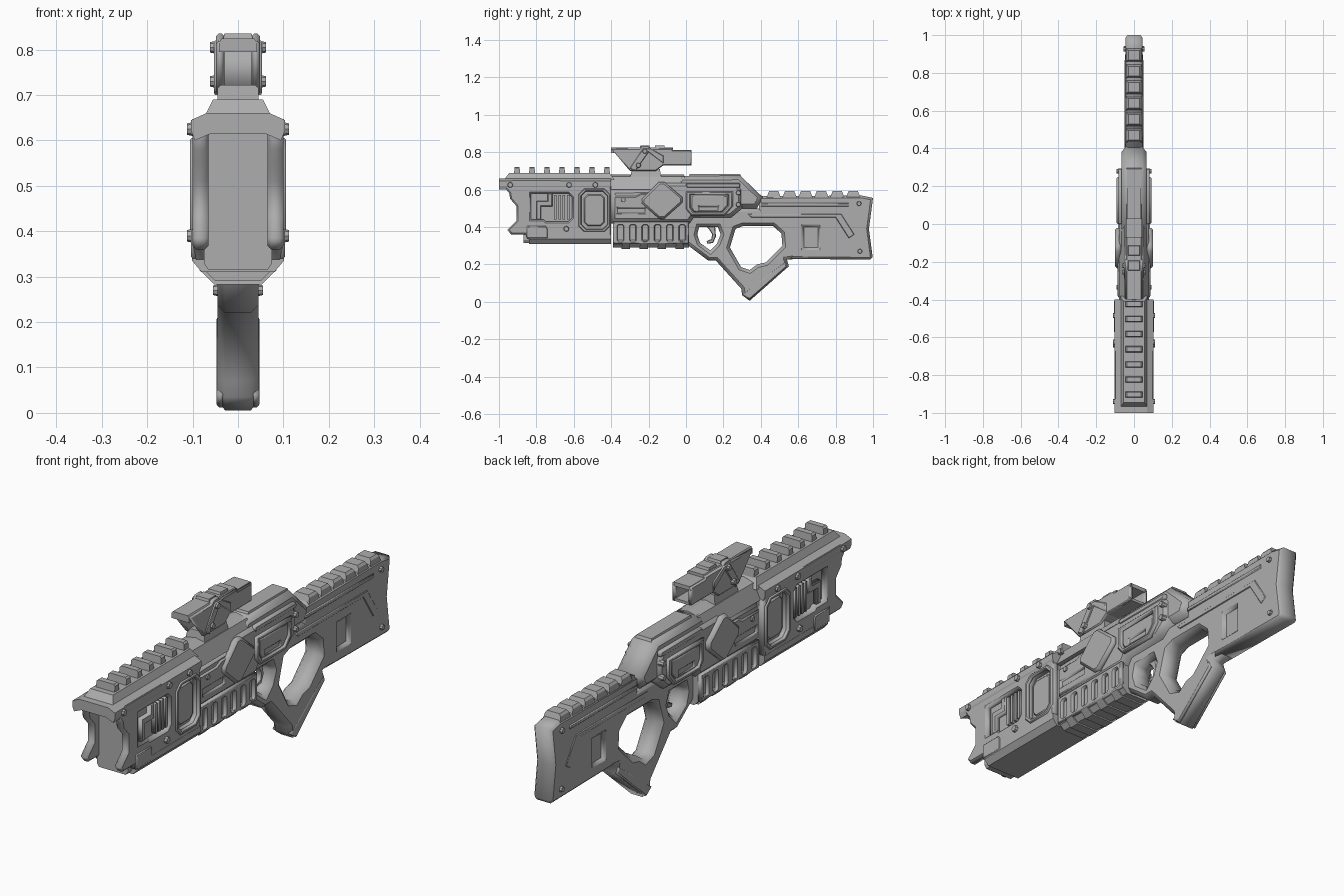
import bpy, bmesh, math
from mathutils import Matrix, Vector

cube = bpy.data.objects.get("Cube")
if cube:
    bpy.data.objects.remove(cube)

grey = bpy.data.materials.new("gunmetal_grey")
grey.use_nodes = True
tone = (0.42, 0.42, 0.42, 1)
grey.diffuse_color = tone
grey.node_tree.nodes["Principled BSDF"].inputs["Base Color"].default_value = tone

# Maps a drawing plane (x, y) to the side plane (y, z), with depth along x
SIDE = Matrix(((0, 0, 1, 0), (1, 0, 0, 0), (0, 1, 0, 0), (0, 0, 0, 1)))


def finish(name, bm, mirror=False):
    bmesh.ops.remove_doubles(bm, verts=bm.verts, dist=0.0002)
    if mirror:
        copy = bmesh.ops.duplicate(bm, geom=bm.verts[:] + bm.edges[:] + bm.faces[:])
        verts = [g for g in copy["geom"] if isinstance(g, bmesh.types.BMVert)]
        bmesh.ops.scale(bm, vec=(-1, 1, 1), verts=verts)
    bmesh.ops.recalc_face_normals(bm, faces=bm.faces)
    mesh = bpy.data.meshes.new(name)
    bm.to_mesh(mesh)
    bm.free()
    mesh.materials.append(grey)
    obj = bpy.data.objects.new(name, mesh)
    bpy.context.collection.objects.link(obj)
    return obj


def plate(name, outline, x0, x1, bevel=0.0, holes=(), mirror=False):
    """Chamfered slab cut from a side outline, with optional holes."""
    curve = bpy.data.curves.new(name, "CURVE")
    curve.dimensions, curve.fill_mode = "2D", "BOTH"
    curve.extrude = (x1 - x0) / 2 - bevel
    curve.bevel_depth, curve.bevel_resolution, curve.offset = bevel, 0, -bevel
    for loop in (outline, *holes):
        spline = curve.splines.new("POLY")
        spline.points.add(len(loop) - 1)
        for point, (y, z) in zip(spline.points, loop):
            point.co = (y, z, 0, 1)
        spline.use_cyclic_u = True
    helper = bpy.data.objects.new(name + "_outline", curve)
    bpy.context.collection.objects.link(helper)
    deps = bpy.context.evaluated_depsgraph_get()
    mesh = bpy.data.meshes.new_from_object(helper.evaluated_get(deps))
    bm = bmesh.new()
    bm.from_mesh(mesh)
    bm.transform(Matrix.Translation(((x0 + x1) / 2, 0, 0)) @ SIDE)
    bpy.data.objects.remove(helper)
    bpy.data.curves.remove(curve)
    bpy.data.meshes.remove(mesh)
    return finish(name, bm, mirror)


def pair(name, outline, x0, x1, bevel=0.0, holes=()):
    return plate(name, outline, x0, x1, bevel, holes, mirror=True)


def prism(name, half, spans, slant=0.0):
    """Symmetric cross-section (x, z) run along y; slant pulls the top ends in."""
    loop = half + [(-x, z) for x, z in reversed(half) if x > 0]
    low, high = min(z for x, z in half), max(z for x, z in half)
    bm = bmesh.new()
    for y0, y1 in spans:
        pull = [slant * (z - low) / (high - low) for x, z in loop]
        a = [bm.verts.new((x, y0 + p, z)) for (x, z), p in zip(loop, pull)]
        b = [bm.verts.new((x, y1 - p, z)) for (x, z), p in zip(loop, pull)]
        bm.faces.new(a)
        bm.faces.new(b)
        for i in range(len(loop)):
            j = (i + 1) % len(loop)
            bm.faces.new((a[i], a[j], b[j], b[i]))
    return finish(name, bm)


def rect(y0, y1, z0, z1, cut=0.0):
    if not cut:
        return [(y0, z0), (y1, z0), (y1, z1), (y0, z1)]
    return [(y0 + cut, z0), (y1 - cut, z0), (y1, z0 + cut), (y1, z1 - cut),
            (y1 - cut, z1), (y0 + cut, z1), (y0, z1 - cut), (y0, z0 + cut)]


def row(start, step, count, width):
    return [(start + i * step, start + i * step + width) for i in range(count)]


def bolts(name, centres, x0, x1, radius=0.017):
    bm = bmesh.new()
    turn = Matrix.Rotation(math.pi / 2, 4, "Y")
    for y, z in centres:
        place = Matrix.Translation(((x0 + x1) / 2, y, z)) @ turn
        bmesh.ops.create_cone(bm, cap_ends=True, segments=8, radius1=radius,
                              radius2=radius * 0.75, depth=x1 - x0, matrix=place)
    return finish(name, bm, mirror=True)


# Front shell: pronged side walls with windows, over a recessed core
wall = [(-1, .65), (-.945, .58), (-.94, .55), (-.905, .51), (-.905, .435), (-.955, .385),
        (-.935, .36), (-.855, .36), (-.85, .34), (-.81, .33), (-.4, .33), (-.4, .65)]
grille = [(-.83, .44), (-.76, .44), (-.75, .43), (-.63, .43), (-.61, .45),
          (-.61, .56), (-.63, .58), (-.83, .58)]
port = rect(-.56, -.42, .39, .59, .025)
groove = rect(-.92, -.68, .625, .64)
pair("shell_wall", wall, .065, .1, .008, [grille, port, groove])
prism("shell_core", [(0, .315), (.065, .315), (.075, .33), (.075, .64), (0, .64)], [(-.87, -.4)])
prism("shell_roof", [(0, .615), (.06, .615), (.095, .6), (.103, .62), (.103, .645), (.07, .66),
                     (0, .66)], [(-1, -.4)])
prism("shell_floor", [(0, .31), (.08, .31), (.101, .335), (.101, .36), (0, .36)], [(-.84, -.4)])
pair("port_panel", rect(-.545, -.435, .405, .575, .02), .07, .088, .006)
pair("port_frame", rect(-.575, -.405, .375, .605, .03), .09, .106, .004, [port])
pair("grille_hook", [(-.8, .44), (-.775, .44), (-.775, .51), (-.715, .51), (-.715, .58), (-.74, .58),
                     (-.74, .54), (-.8, .54)], .07, .095, .004)
for i, (y0, y1) in enumerate(row(-.705, .023, 4, .013)):
    pair("grille_bar_%d" % i, rect(y0, y1, .44, .57), .07, .094)
pair("shell_lower_rib", [(-.85, .34), (-.74, .34), (-.74, .39), (-.75, .405), (-.85, .405)],
     .09, .104, .004)
bolts("shell_bolts", [(-.94, .625), (-.625, .625), (-.485, .625), (-.64, .39)], .09, .112)

# Top rail and its teeth
prism("rail_base", [(0, .65), (.075, .65), (.055, .69), (0, .69)], [(-.975, -.38)], .03)
prism("rail_teeth", [(0, .68), (.045, .68), (.045, .715), (.038, .722), (0, .722)],
      row(-.92, .08, 7, .034), .004)
prism("rail_ramp", [(0, .6), (.08, .6), (.05, .67), (0, .68)], [(-.42, 0)], .01)

# Middle body
body = [(-.4, .42), (.02, .42), (.04, .45), (.24, .45), (.3, .5), (.3, .6), (.27, .64), (-.12, .64),
        (-.2, .605), (-.4, .6)]
plate("middle_body", body, -.08, .08, .02)
pair("side_panel", [(-.385, .44), (-.12, .44), (-.12, .58), (-.24, .58), (-.27, .565), (-.385, .565)],
     .07, .087, .006, [rect(-.365, -.22, .475, .5)])
diamond = [(-.235, .55), (-.145, .64), (-.115, .64), (-.02, .56), (-.02, .53), (-.115, .445),
           (-.145, .445), (-.235, .525)]
pair("diamond_plate", diamond, .07, .1, .01)
hexagon = [(0, .59), (.25, .59), (.25, .51), (.205, .46), (.03, .46), (0, .495)]
inner = [(.025, .57), (.225, .57), (.225, .515), (.195, .48), (.04, .48), (.025, .505)]
pair("hexagon_frame", hexagon, .07, .092, .006, [inner])
pair("hexagon_insert", inner, .07, .086, .006, [rect(.07, .17, .488, .508)])
bolts("body_bolts", [(-.335, .545), (.28, .583), (.28, .52)], .07, .093, .015)

# Receiver hump behind the sight
hump = [(-.05, .6), (-.05, .64), (-.03, .672), (.29, .675), (.41, .56), (.38, .5), (.2, .5)]
plate("receiver_hump", hump, -.065, .065, .022)
prism("hump_cap", [(0, .66), (.042, .66), (.036, .682), (0, .682)], [(.01, .3)], .01)
pair("hump_side_rail", rect(0, .29, .61, .635, .006), .05, .083, .005)

# Slotted lower guard with wrap-around ribs
slots = [rect(y0, y1, .325, .41, .006) for y0, y1 in row(-.365, .066, 6, .03)]
pair("guard_wall", rect(-.39, .015, .31, .43), .065, .085, .004, slots)
prism("guard_core", [(0, .29), (.05, .29), (.08, .32), (.07, .33), (.07, .44), (0, .44)], [(-.39, .015)])
prism("guard_ribs", [(0, .283), (.052, .283), (.083, .313), (.083, .325), (0, .325)],
      row(-.345, .096, 4, .046), .005)

# Grip frame with trigger and hand openings
frame = [(0, .5), (0, .31), (.12, .22), (.16, .22), (.295, .07), (.3, .035), (.34, .005), (.55, .19),
         (.54, .225), (.6, .23), (.6, .5)]
hand_hole = [(.265, .39), (.305, .405), (.465, .405), (.51, .365), (.515, .3), (.425, .21), (.38, .2),
             (.34, .17), (.295, .185), (.235, .29)]
trigger_hole = [(.07, .4), (.17, .4), (.185, .36), (.165, .31), (.13, .275), (.075, .315), (.06, .36)]
plate("grip_frame", frame, -.045, .045, .017, [hand_hole, trigger_hole])
trigger = [(.1, .41), (.155, .41), (.16, .35), (.145, .315), (.115, .31), (.11, .325), (.135, .335),
           (.14, .36), (.125, .385)]
plate("trigger", trigger, -.014, .014, .004)
pair("grip_heel", [(.3, .04), (.34, .012), (.54, .188), (.53, .215)], .03, .047, .005)

# Shoulder stock
stock = [(.39, .42), (.56, .42), (.56, .23), (.985, .225), (.998, .24), (.978, .39), (1, .555),
         (.94, .568), (.39, .565)]
recess = [(.63, .29), (.705, .29), (.705, .4), (.63, .4)]
plate("stock_core", rect(.58, .75, .26, .45), -.03, .03)
plate("stock", stock, -.045, .045, .012, [recess])
pair("stock_strip", rect(.4, .87, .51, .527), .04, .05, .003)
pair("stock_panel", [(.33, .47), (.83, .47), (.9, .36), (.87, .34), (.8, .45), (.35, .45)], .04, .048, .003)
bolts("stock_bolts", [(.925, .525), (.93, .27)], .04, .055, .014)
prism("stock_pads", [(0, .555), (.042, .555), (.038, .582), (.03, .592), (0, .592)],
      row(.43, .085, 6, .078), .014)

# Optical sight: open hood, arm plates and rear tube
hood = [(-.4, .818), (-.25, .82), (-.235, .835), (-.2, .835), (-.19, .82), (-.07, .82), (-.07, .81),
        (.03, .81), (.03, .73), (-.12, .73), (-.16, .7), (-.3, .7)]
pair("sight_cheek", hood, .03, .048, .005)
lens_core = [(-.27, .81), (-.06, .81), (-.06, .735), (-.12, .73), (-.16, .7), (-.26, .7)]
plate("sight_core", lens_core, -.04, .04)
prism("sight_roof", [(0, .795), (.042, .795), (.042, .815), (.036, .825), (0, .825)], [(-.4, -.07)])
prism("sight_top_pads", [(0, .815), (.034, .815), (.03, .836), (0, .836)], [(-.25, -.19), (-.17, -.11)], .006)
prism("sight_tube_roof", [(0, .795), (.045, .795), (.04, .812), (0, .812)], [(-.08, .03)])
prism("sight_tube_floor", [(0, .73), (.045, .73), (.045, .742), (0, .742)], [(-.12, .03)])
prism("sight_mount", [(0, .65), (.05, .65), (.04, .71), (0, .71)], [(-.3, -.13)], .01)
pair("sight_brace", [(-.3, .715), (-.27, .7), (-.2, .8), (-.12, .74), (-.12, .78), (-.19, .82),
                     (-.23, .82)], .04, .053, .003)
bolts("sight_bolts", [(-.22, .805), (-.255, .73)], .045, .062, .015)
